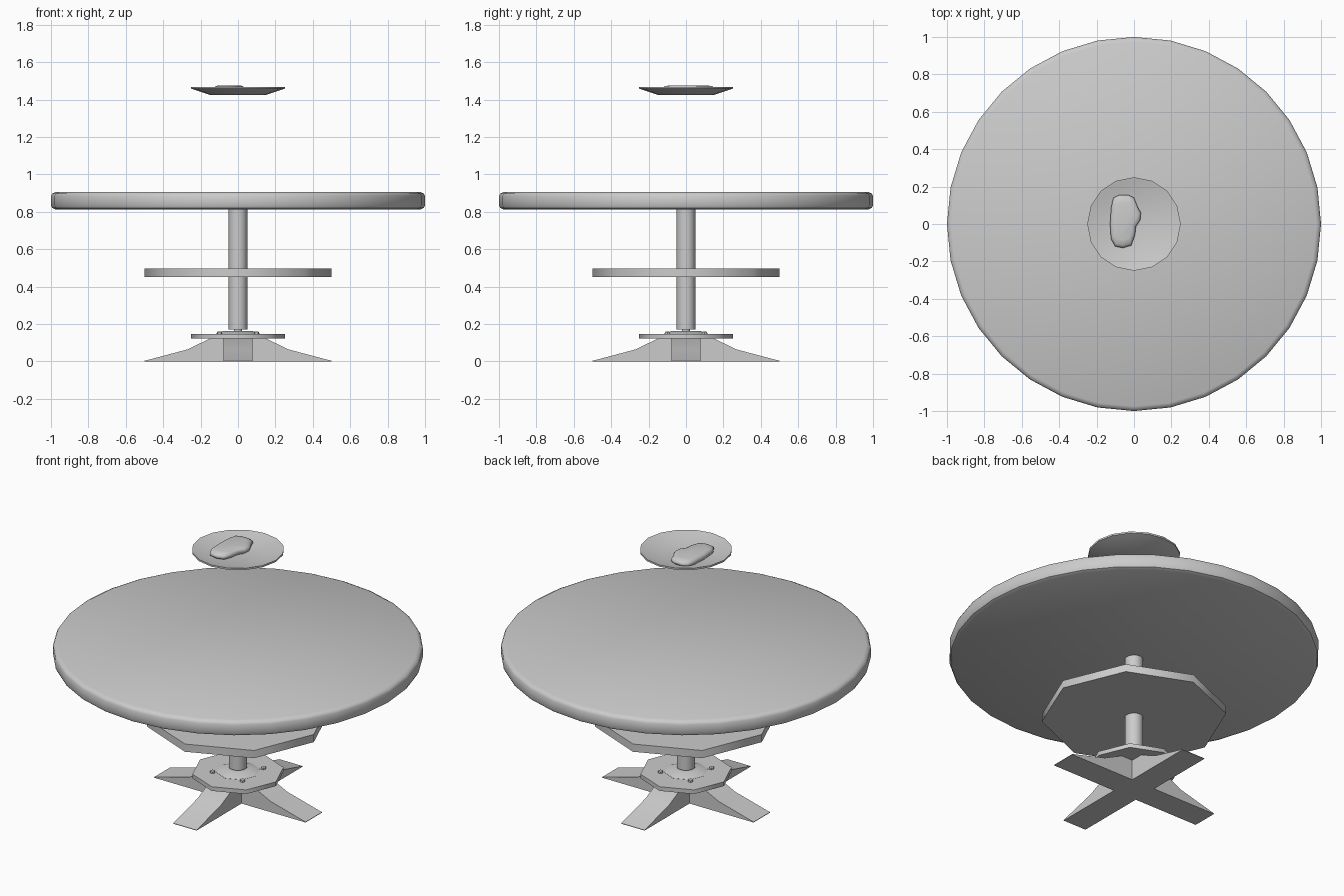
import bpy, bmesh
from math import cos, sin, pi, radians

if "Cube" in bpy.data.objects:
    bpy.data.objects.remove(bpy.data.objects["Cube"])


def finish(bm, name, angle=40):
    bmesh.ops.recalc_face_normals(bm, faces=bm.faces)
    me = bpy.data.meshes.new(name)
    bm.to_mesh(me)
    bm.free()
    ob = bpy.data.objects.new(name, me)
    bpy.context.collection.objects.link(ob)
    bpy.ops.object.select_all(action='DESELECT')
    ob.select_set(True)
    bpy.context.view_layer.objects.active = ob
    bpy.ops.object.shade_smooth_by_angle(angle=radians(angle))
    return ob


def loft(name, rings, angle=40):
    """Skin a list of closed point rings and cap both ends."""
    bm = bmesh.new()
    vs = [[bm.verts.new(p) for p in ring] for ring in rings]
    n = len(vs[0])
    for a, b in zip(vs, vs[1:]):
        for i in range(n):
            j = (i + 1) % n
            bm.faces.new((a[i], a[j], b[j], b[i]))
    bm.faces.new(vs[0][::-1])
    bm.faces.new(vs[-1])
    return finish(bm, name, angle)


def lathe(name, sides, profile, center=(0, 0), angle=40):
    return loft(name, [[(center[0] + r * cos(2 * pi * i / sides),
                         center[1] + r * sin(2 * pi * i / sides), z)
                        for i in range(sides)] for r, z in profile], angle)


# Round top with softened rim
lathe("table_top", 32, [(0.975, 0.812), (0.993, 0.82), (1.0, 0.835),
                        (1.0, 0.885), (0.993, 0.897), (0.975, 0.906)])

# Column with thin spigot
lathe("column", 16, [(0.022, 0.14), (0.022, 0.17), (0.05, 0.17), (0.05, 0.815)])

# Octagonal shelf and base plate
lathe("shelf", 8, [(0.5, 0.45), (0.5, 0.496)], angle=50)
lathe("base_plate", 8, [(0.25, 0.121), (0.25, 0.146)], angle=50)
lathe("base_collar", 8, [(0.12, 0.14), (0.12, 0.147), (0.075, 0.163)])

# Plate bolts on the diagonals
for k in range(4):
    a = pi / 4 + k * pi / 2
    lathe(f"bolt_{k + 1}", 6, [(0.014, 0.14), (0.014, 0.156), (0.01, 0.159)],
          (0.14 * cos(a), 0.14 * sin(a)))

# Four sloping feet, two crossed beams
half = [(0.5, 0.003), (0.27, 0.064), (0.15, 0.122)]
outline = [(-0.5, 0), (0.5, 0)] + half + [(-x, z) for x, z in reversed(half)]
for k, name in enumerate(("side_feet", "front_back_feet")):
    foot = loft(name, [[(x, y, z) for x, z in outline] for y in (-0.077, 0.077)])
    foot.rotation_euler.z = k * pi / 2

# Shallow dish floating above the table
lathe("dish", 16, [(0.15, 1.425), (0.25, 1.458), (0.25, 1.468),
                   (0.235, 1.465), (0.15, 1.44)])

# Kidney-shaped piece of food on the dish
food = [(-0.08, 0.155), (-0.03, 0.155), (0.0, 0.14), (0.02, 0.09), (0.037, 0.06),
        (0.033, 0.02), (0.01, -0.015), (0.005, -0.06), (-0.015, -0.115),
        (-0.06, -0.128), (-0.1, -0.12), (-0.123, -0.08), (-0.128, 0.0),
        (-0.122, 0.09), (-0.11, 0.14)]
cx, cy = -0.055, 0.015
loft("food", [[(cx + (x - cx) * s, cy + (y - cy) * s, z) for x, y in food]
              for s, z in ((0.9, 1.438), (1.0, 1.45), (1.0, 1.461),
                           (0.9, 1.471), (0.7, 1.476))], 60)
